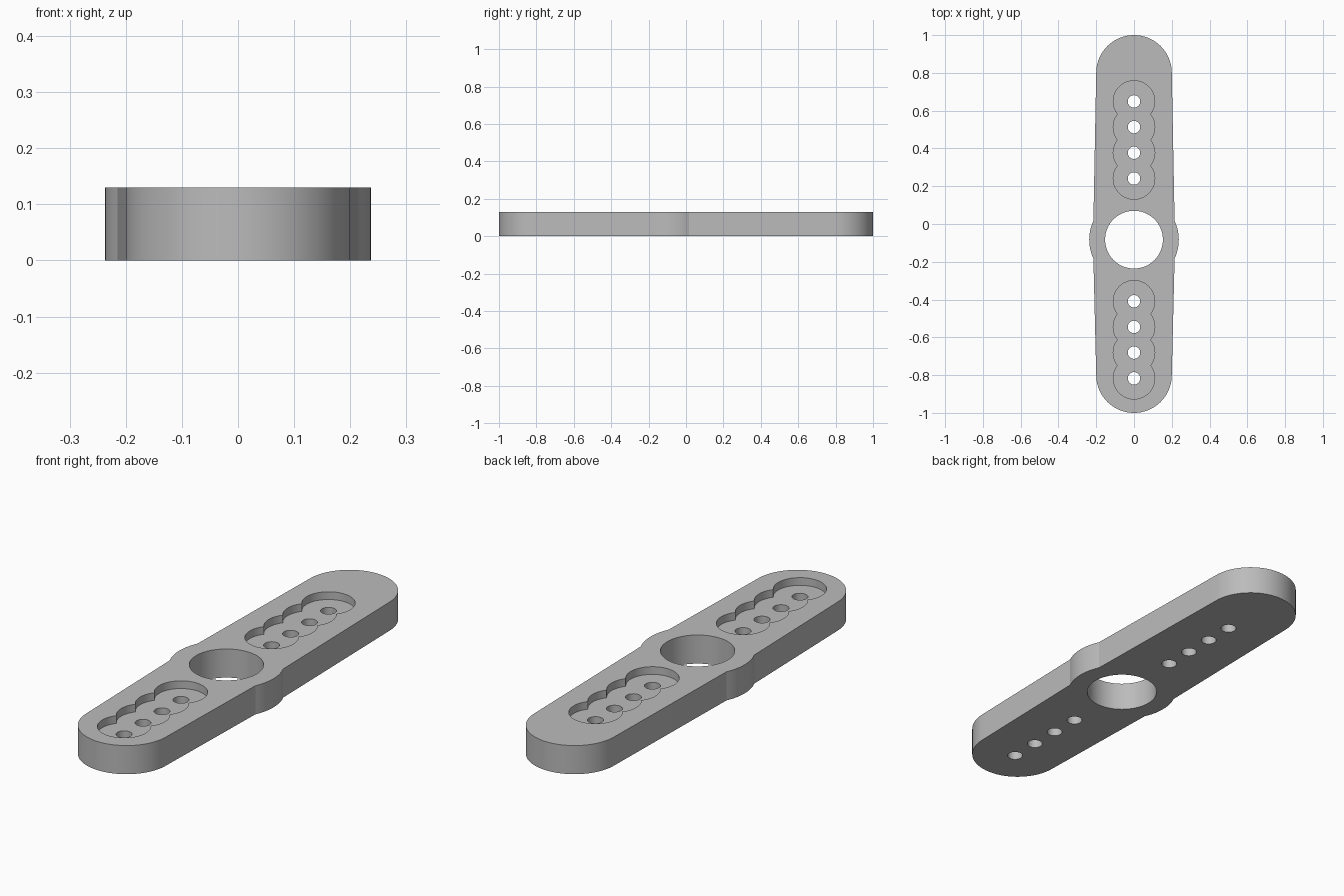
import bpy, bmesh
from math import pi, sin, cos, asin, acos

default = bpy.data.objects.get("Cube")
if default:
    bpy.data.objects.remove(default, do_unlink=True)

HEIGHT = 0.13
FLOOR = 0.095         # recess floor height
HUB_Y = -0.083
PITCH = 0.136         # spacing of the small holes
RECESS_R = 0.11
ROWS = (0.241, -0.817)  # first hole of each row


def arc(cx, cy, r, a0, a1, n):
    return [(cx + r * cos(a0 + (a1 - a0) * i / n),
             cy + r * sin(a0 + (a1 - a0) * i / n)) for i in range(n + 1)]


def circle(cy, r, n):
    return arc(0, cy, r, 0, 2 * pi, n)[:-1]


def prism(name, outline, z0, z1):
    bm = bmesh.new()
    face = bm.faces.new([bm.verts.new((x, y, z0)) for x, y in outline])
    out = bmesh.ops.extrude_face_region(bm, geom=[face])
    top = [v for v in out["geom"] if isinstance(v, bmesh.types.BMVert)]
    bmesh.ops.translate(bm, verts=top, vec=(0, 0, z1 - z0))
    bmesh.ops.recalc_face_normals(bm, faces=bm.faces)
    mesh = bpy.data.meshes.new(name)
    bm.to_mesh(mesh)
    bm.free()
    obj = bpy.data.objects.new(name, mesh)
    bpy.context.collection.objects.link(obj)
    return obj


def cut(target, outline, z0, z1):
    cutter = prism("cutter", outline, z0, z1)
    cutter.hide_render = True
    bpy.context.view_layer.objects.active = target
    mod = target.modifiers.new("cut", "BOOLEAN")
    mod.operation, mod.solver, mod.object = "DIFFERENCE", "EXACT", cutter
    bpy.ops.object.modifier_apply(modifier=mod.name)
    mesh = cutter.data
    bpy.data.objects.remove(cutter, do_unlink=True)
    bpy.data.meshes.remove(mesh)


# Arm: tapered bar with rounded ends and a bulge around the hub
bulge = acos(0.215 / 0.237)
right = arc(0, -0.8, 0.2, -pi / 2, 0, 20)
right += arc(0, HUB_Y, 0.237, -bulge, bulge, 12)
right += arc(0, 0.8, 0.2, 0, pi / 2, 20)
left = [(-x, y) for x, y in reversed(right[1:-1])]
arm = prism("servo_arm", right + left, 0, HEIGHT)

# Hub bore
cut(arm, circle(HUB_Y, 0.153, 64), -0.1, HEIGHT + 0.1)

# Scalloped recesses, each with a row of four holes
notch = asin(PITCH / 2 / RECESS_R)
for start in ROWS:
    side = []
    for i in range(4):
        a0 = -pi / 2 if i == 0 else -notch
        a1 = pi / 2 if i == 3 else notch
        points = arc(0, start + i * PITCH, RECESS_R, a0, a1, 14)
        side += points if i == 0 else points[1:]
    mirrored = [(-x, y) for x, y in reversed(side[1:-1])]
    cut(arm, side + mirrored, FLOOR, HEIGHT + 0.1)
    for i in range(4):
        cut(arm, circle(start + i * PITCH, 0.033, 32), -0.1, HEIGHT + 0.1)

# Plain grey plastic
grey = bpy.data.materials.new("grey")
grey.use_nodes = True
color = (0.5, 0.5, 0.5, 1)
grey.diffuse_color = color
grey.node_tree.nodes["Principled BSDF"].inputs["Base Color"].default_value = color
arm.data.materials.clear()
arm.data.materials.append(grey)

bpy.ops.object.select_all(action="DESELECT")
arm.select_set(True)
bpy.context.view_layer.objects.active = arm
bpy.ops.object.shade_smooth_by_angle(angle=0.35)
